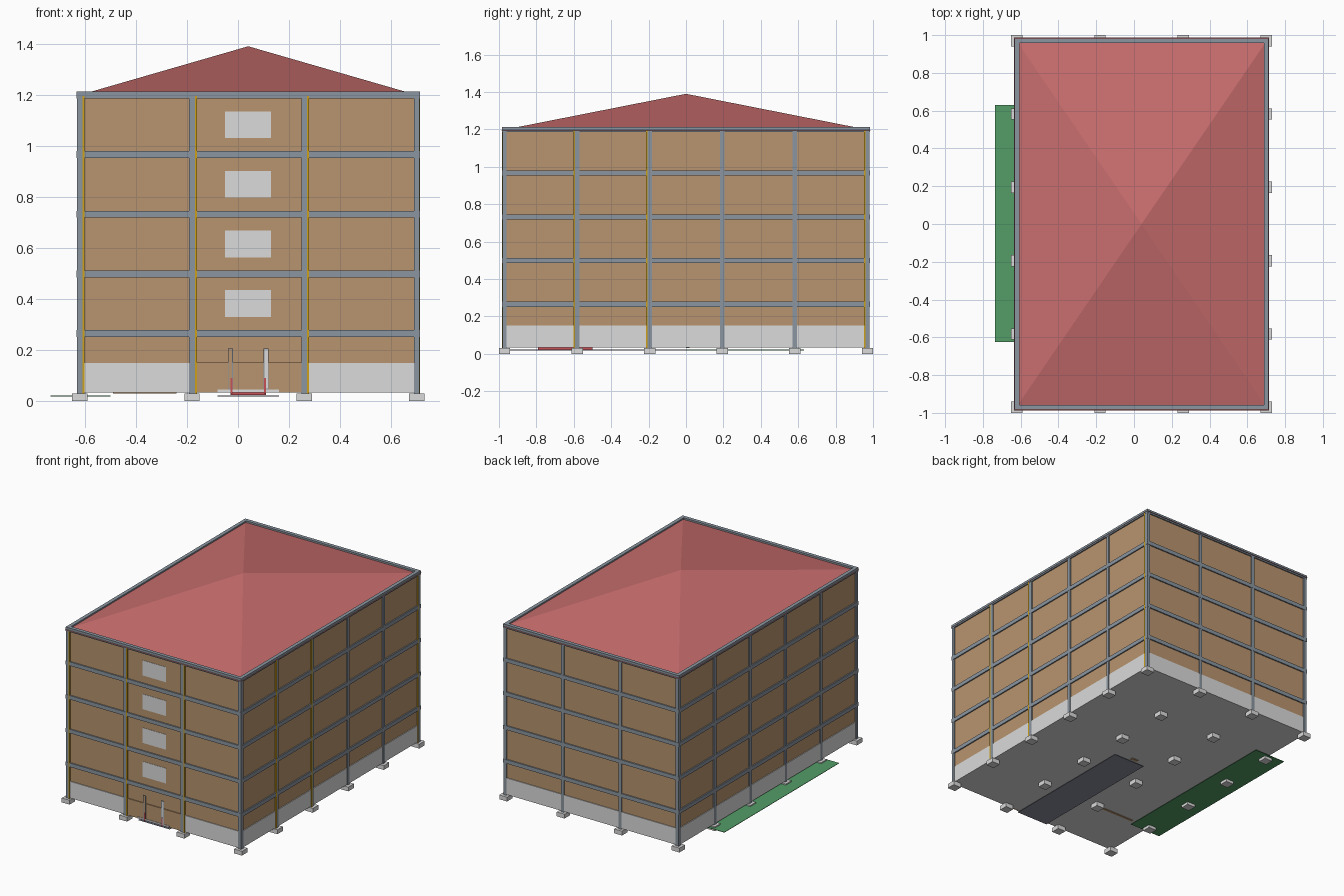
import bpy, bmesh
from mathutils import Matrix, Vector

cube = bpy.data.objects.get("Cube")
if cube:
    bpy.data.objects.remove(cube)


def material(name, rgb):
    m = bpy.data.materials.new(name)
    m.use_nodes = True
    colour = [c ** 2.2 for c in rgb] + [1]
    m.diffuse_color = colour
    m.node_tree.nodes["Principled BSDF"].inputs["Base Color"].default_value = colour
    return m


tan = material("tan wall", (0.72, 0.575, 0.43))
pale = material("pale concrete", (0.85, 0.855, 0.85))
steel = material("blue grey frame", (0.54, 0.58, 0.62))
red = material("roof red", (0.78, 0.425, 0.425))
green = material("lawn green", (0.33, 0.61, 0.40))
paving = material("paving grey", (0.54, 0.55, 0.61))
yellow = material("pipe yellow", (0.80, 0.62, 0.12))
carpet_red = material("carpet red", (0.78, 0.32, 0.34))


def boxes(name, mat, spans):
    """One object made of boxes, each given as two opposite corners."""
    bm = bmesh.new()
    for low, high in spans:
        a, b = Vector(low), Vector(high)
        bmesh.ops.create_cube(
            bm, size=1,
            matrix=Matrix.Translation((a + b) / 2) @ Matrix.Diagonal((*(b - a), 1)))
    return finish(name, mat, bm)


def finish(name, mat, bm):
    mesh = bpy.data.meshes.new(name)
    bm.to_mesh(mesh)
    bm.free()
    mesh.materials.append(mat)
    ob = bpy.data.objects.new(name, mesh)
    bpy.context.collection.objects.link(ob)
    return ob


# Structural grid
MID = 0.04
HX, HY = 0.66, 0.97
xs = [MID - HX + i * 2 * HX / 3 for i in range(4)]
ys = [-HY + i * 2 * HY / 5 for i in range(6)]
levels = [0.265 + i * 0.2335 for i in range(5)]
PLINTH, TOP, FLOOR = 0.15, 1.195, 0.035


def core(grow, z0, z1):
    return ((MID - HX - grow, -HY - grow, z0), (MID + HX + grow, HY + grow, z1))


# Walls and plinth, the plinth open at the entrance bay
boxes("walls", tan, [core(0.004, PLINTH, TOP)])
boxes("plinth", pale, [core(0.009, FLOOR, PLINTH)])
front = -HY - 0.004
boxes("entrance_wall", tan, [((xs[1], -HY - 0.0105, FLOOR), (xs[2], -HY, PLINTH + 0.001))])

# Footings under every column
r = 0.03
boxes("footings", pale, [((x - r, y - r, 0), (x + r, y + r, 0.03)) for x in xs for y in ys])

# Columns on the outer grid points
c = 0.0115
outer = [(x, y) for x in xs for y in ys if x in (xs[0], xs[-1]) or y in (ys[0], ys[-1])]
boxes("columns", steel, [((x - c, y - c, 0.03), (x + c, y + c, TOP)) for x, y in outer])

# Ring beams at each floor
b, h = 0.0125, 0.0135
beams = []
for z in levels:
    for x in (xs[0], xs[-1]):
        beams.append(((x - b, -HY - b, z - h), (x + b, HY + b, z + h)))
    for y in (ys[0], ys[-1]):
        beams.append(((xs[0] - b, y - b, z - h), (xs[-1] + b, y + b, z + h)))
boxes("ring_beams", steel, beams)

# Pyramid roof
bm = bmesh.new()
ex, ey = HX + 0.015, HY + 0.018
rim = [bm.verts.new((MID + sx * ex, sy * ey, TOP))
       for sx, sy in ((-1, -1), (1, -1), (1, 1), (-1, 1))]
apex = bm.verts.new((MID, 0, 1.39))
bm.faces.new(rim[::-1])
for i in range(4):
    bm.faces.new((rim[i], rim[(i + 1) % 4], apex))
finish("roof", red, bm)

# Stairwell windows on the front
boxes("front_windows", pale,
      [((MID - 0.09, front - 0.002, z), (MID + 0.09, front + 0.002, z + 0.105))
       for z in (level + 0.065 for level in levels[:4])])

# Entrance: threshold, door leaves seen edge on, carpet and path
boxes("threshold", pale, [((-0.08, -0.984, FLOOR), (0.16, -HY, 0.046))])
face = -HY - 0.0105
for side, mat in ((-1, tan), (1, pale)):
    x = MID + side * 0.07
    boxes("door_frame", steel, [((x - 0.01, face - 0.002, 0.046), (x + 0.01, face, 0.206))])
    boxes("door_leaf", mat, [((x - 0.007, face - 0.003, 0.049), (x + 0.007, face, 0.203))])
    p = MID + side * 0.066
    boxes("carpet_post", carpet_red,
          [((p - 0.004, face - 0.004, 0.03), (p + 0.004, face, 0.09))])
boxes("carpet", carpet_red, [((-0.03, -0.79, 0.024), (0.11, -0.5, 0.034))])
boxes("entrance_path", paving, [((-0.08, -0.975, 0.019), (0.16, 0, 0.022))])

# Lawn strip and partition edges below the floor
boxes("lawn", green, [((-0.735, -0.625, 0.019), (-0.50, 0.63, 0.022))])
boxes("partition_edges", tan, [((-0.49, -0.61, 0.031), (-0.24, -0.595, 0.037)),
                               ((-0.02, 0.0, 0.031), (0.03, 0.02, 0.037))])

# Downpipes beside the front and right columns
w = 0.004
pipes = [(x + 0.015, -HY - 0.009) for x in xs[:3]]
pipes += [(xs[-1] + 0.009, y - 0.015) for y in (ys[1], ys[2], ys[5])]
boxes("downpipes", yellow,
      [((x - w, y - w, 0.03), (x + w, y + w, TOP)) for x, y in pipes])
